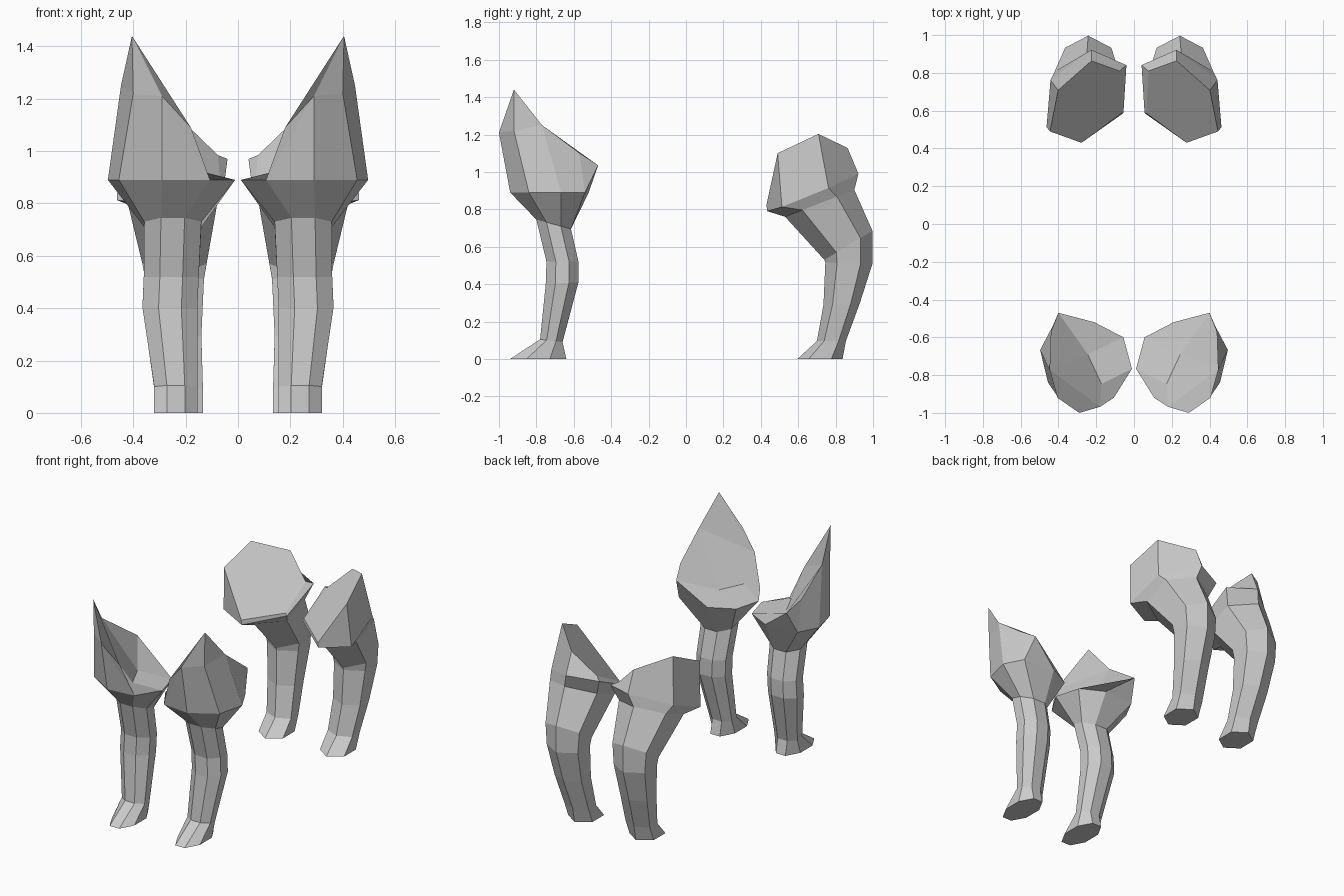
import bpy
import bmesh
from math import cos, sin, pi

cube = bpy.data.objects.get("Cube")
if cube:
    bpy.data.objects.remove(cube, do_unlink=True)

# Single plain colour
grey = bpy.data.materials.new("light_grey")
grey.use_nodes = True
colour = (0.6, 0.6, 0.6, 1)
grey.diffuse_color = colour
grey.node_tree.nodes["Principled BSDF"].inputs["Base Color"].default_value = colour


def polygon_ring(sides, start, x_range, y_range, z_front, z_back):
    """Regular polygon stretched to a box, tilted from front to back."""
    angles = [start + 2 * pi * i / sides for i in range(sides)]
    reach_x = max(cos(a) for a in angles)
    reach_y = max(sin(a) for a in angles)
    ring = []
    for a in angles:
        u = (cos(a) / reach_x + 1) / 2
        v = (sin(a) / reach_y + 1) / 2
        ring.append((x_range[0] + u * (x_range[1] - x_range[0]),
                     y_range[0] + v * (y_range[1] - y_range[0]),
                     z_front + v * (z_back - z_front)))
    return ring


def skin_rings(bm, rings):
    """Join rings from the ground up and close the sole; returns the top ring."""
    loops = [[bm.verts.new(p) for p in ring] for ring in rings]
    bm.faces.new(loops[0][::-1])
    for low, high in zip(loops, loops[1:]):
        for i in range(len(low)):
            j = (i + 1) % len(low)
            bm.faces.new((low[i], low[j], high[j], high[i]))
    return loops[-1]


def finish(bm, name, side):
    """Mirror to the requested side and make a flat shaded object."""
    for v in bm.verts:
        v.co.x *= side
    bmesh.ops.recalc_face_normals(bm, faces=bm.faces[:])
    mesh = bpy.data.meshes.new(name)
    bm.to_mesh(mesh)
    bm.free()
    mesh.materials.append(grey)
    bpy.context.collection.objects.link(bpy.data.objects.new(name, mesh))


def front_leg(name, side):
    bm = bmesh.new()

    def octagon(xs, ys, z_front, z_back):
        return polygon_ring(8, -3 * pi / 8, xs, ys, z_front, z_back)

    # Foot, ankle, shin and elbow
    rings = [
        octagon((.155, .32), (-.94, -.64), 0, 0),
        octagon((.155, .32), (-.78, -.66), .105, .09),
        octagon((.155, .365), (-.75, -.575), .4, .41),
        octagon((.15, .36), (-.746, -.575), .52, .52),
        octagon((.14, .358), (-.8, -.615), .745, .695),
    ]
    # Wide rim of the shoulder
    rings.append([(x, y, .89) for x, y in (
        (.29, -.94), (.455, -.84), (.497, -.667), (.43, -.54),
        (.21, -.52), (.056, -.6), (.011, -.767), (.107, -.92))])
    rim = skin_rings(bm, rings)

    # Pointed shoulder with a scooped inner side
    shoulder = {
        "peak": (.405, -.92, 1.44), "front": (.29, -1, 1.21),
        "corner": (.4, -.92, 1.22), "outer": (.447, -.77, 1.25),
        "rear": (.44, -.57, 1.1), "heel": (.4, -.47, 1.035),
        "scoop": (.245, -.69, .93), "dip": (.172, -.847, .93),
        "lip": (.18, -.968, 1.09),
    }
    points = {key: bm.verts.new(p) for key, p in shoulder.items()}
    points.update({f"r{i}": v for i, v in enumerate(rim)})
    for face in (
            "front corner r1 r0", "peak corner front", "peak outer corner",
            "corner outer r2 r1", "outer rear r3 r2", "rear heel r3",
            "heel r4 r3", "heel scoop r5 r4", "scoop dip r6 r5",
            "dip lip r7 r6", "front r0 r7", "front r7 lip",
            "peak front lip outer", "outer lip dip scoop",
            "outer scoop heel rear"):
        bm.faces.new([points[key] for key in face.split()])
    finish(bm, name, side)


def hind_leg(name, side):
    bm = bmesh.new()

    def hexagon(xs, ys, z_front, z_back):
        return polygon_ring(6, -pi / 2, xs, ys, z_front, z_back)

    # Foot, ankle, shin, hock and lower thigh
    rings = [
        hexagon((.134, .31), (.596, .837), 0, 0),
        hexagon((.134, .31), (.7, .855), .096, .096),
        hexagon((.14, .335), (.735, .93), .29, .3),
        hexagon((.13, .355), (.745, .997), .515, .51),
        hexagon((.12, .365), (.74, .997), .53, .685),
        hexagon((.08, .42), (.53, .9), .76, .904),
    ]
    # Rim of the haunch, then its slanted upper edge
    rings.append([(.278, .434, .79), (.463, .513, .813), (.442, .762, .914),
                  (.225, .922, .99), (.04, .841, .97), (.056, .587, .85)])
    rings.append([(.278, .43, .823), (.445, .49, 1.1), (.402, .708, 1.203),
                  (.225, .864, 1.128), (.077, .81, .985), (.066, .587, .866)])
    bm.faces.new(skin_rings(bm, rings))
    finish(bm, name, side)


for label, sign in (("left", 1), ("right", -1)):
    front_leg(f"front_leg_{label}", sign)
    hind_leg(f"hind_leg_{label}", sign)
